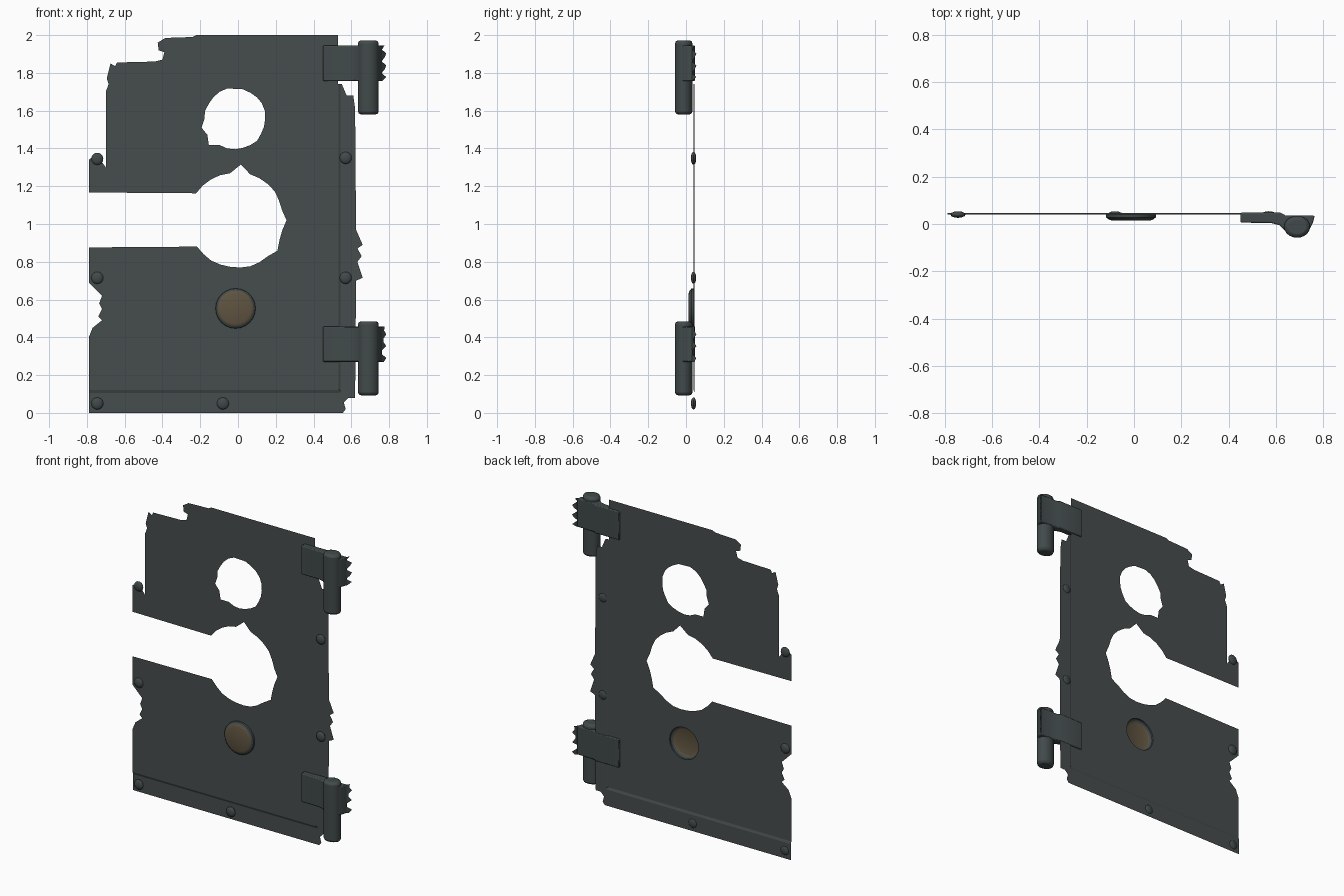
import bpy, bmesh, math, random
from mathutils import Matrix, Vector

random.seed(4)
cube = bpy.data.objects.get("Cube")
if cube:
    bpy.data.objects.remove(cube)


def material(name, color):
    m = bpy.data.materials.new(name)
    m.use_nodes = True
    m.diffuse_color = (*color, 1)
    bsdf = m.node_tree.nodes["Principled BSDF"]
    bsdf.inputs["Base Color"].default_value = (*color, 1)
    bsdf.inputs["Roughness"].default_value = 0.8
    return m


STEEL = material("dark grey steel", (0.062, 0.073, 0.073))
IRON = material("dark iron", (0.054, 0.068, 0.069))
BROWN = material("dull brown", (0.115, 0.088, 0.052))


def finish(bm, name, mats, bevel=0, smooth=True):
    mesh = bpy.data.meshes.new(name)
    bm.to_mesh(mesh)
    bm.free()
    ob = bpy.data.objects.new(name, mesh)
    bpy.context.collection.objects.link(ob)
    for m in mats:
        mesh.materials.append(m)
    if bevel:
        mod = ob.modifiers.new("soft edges", "BEVEL")
        mod.width = bevel
        mod.segments = 2
        mod.limit_method = "ANGLE"
        mod.angle_limit = math.radians(40)
    if smooth:
        bpy.ops.object.select_all(action="DESELECT")
        ob.select_set(True)
        bpy.context.view_layer.objects.active = ob
        bpy.ops.object.shade_smooth_by_angle(angle=math.radians(40))
    return ob


def arc(cx, cz, r, start, end, steps, spikes={}, jitter=0.004):
    """Points on a ragged arc; spikes maps a step to extra radius."""
    pts = []
    for i in range(steps + 1):
        a = math.radians(start + (end - start) * i / steps)
        rr = r + spikes.get(i, random.uniform(-jitter, jitter))
        pts.append((cx + rr * math.cos(a), cz + rr * math.sin(a)))
    return pts


PANEL_Y, FLANGE_Y = 0.040, 0.046
KNOB = (-0.013, 0.553)

# Torn door sheet: outer edge, keyhole slot, round hole and knob hole
torn_top = [(-.79, 1.167), (-.79, 1.34), (-.75, 1.37), (-.70, 1.30), (-.70, 1.70),
            (-.685, 1.74), (-.695, 1.77), (-.675, 1.85), (-.65, 1.835), (-.64, 1.855),
            (-.44, 1.86), (-.40, 1.87), (-.39, 1.91), (-.42, 1.92), (-.425, 1.96),
            (-.385, 1.985), (-.24, 1.99), (-.22, 2.0), (.53, 2.0)]
torn_right = [(.53, 1.74), (.55, 1.74), (.575, 1.68), (.61, 1.68), (.62, 1.61),
              (.625, .97), (.66, .89), (.632, .87), (.655, .83), (.632, .80),
              (.66, .715), (.625, .70), (.62, .08), (.585, .08), (.56, .055), (.57, .02),
              (.555, 0)]
torn_left = [(-.79, 0), (-.79, .40), (-.77, .45), (-.72, .49), (-.74, .51), (-.72, .55),
             (-.735, .58), (-.72, .62), (-.77, .67), (-.79, .69), (-.79, .876)]
keyhole = arc(-.01, 1.02, .252, -146, 146, 24, {9: .02, 12: .015, 19: .044})
round_hole = arc(-.015, 1.557, .162, 0, 345, 23, {13: .022, 14: .008, 15: .035})
knob_hole = arc(*KNOB, .104, 0, 345, 23, jitter=0)

bm = bmesh.new()
for loop in (torn_top + torn_right + torn_left + keyhole, round_hole, knob_hole):
    vs = [bm.verts.new((x, PANEL_Y, z)) for x, z in loop]
    for a, b in zip(vs, vs[1:] + vs[:1]):
        bm.edges.new((a, b))
bmesh.ops.triangle_fill(bm, use_beauty=True, edges=bm.edges[:], normal=(0, -1, 0))
for co, no in (((.532, 0, 0), (1, 0, 0)), ((.542, 0, 0), (1, 0, 0)),
               ((0, 0, .12), (0, 0, 1)), ((0, 0, .105), (0, 0, 1))):
    bmesh.ops.bisect_plane(bm, geom=bm.verts[:] + bm.edges[:] + bm.faces[:],
                           dist=1e-5, plane_co=co, plane_no=no)
# Stepped-back flange along the hinge side and the bottom
for v in bm.verts:
    if v.co.x > .54 or v.co.z < .106:
        v.co.y = FLANGE_Y
for f in bm.faces:
    if f.normal.y > 0:
        f.normal_flip()
finish(bm, "door_sheet", [STEEL], smooth=False)

# Rivets
for i, (x, z) in enumerate([(-.745, 1.345), (-.745, .715), (-.745, .05), (-.08, .05),
                            (.57, 1.35), (.57, .715)]):
    bm = bmesh.new()
    bmesh.ops.create_uvsphere(bm, u_segments=12, v_segments=8, radius=1)
    bmesh.ops.transform(bm, verts=bm.verts[:], matrix=Matrix.Translation((x, PANEL_Y, z))
                        @ Matrix.Diagonal((.032, .014, .032, 1)))
    finish(bm, f"rivet_{i + 1}", [IRON])

# Knob: dark cup wall with a brown face, open at the back
bm = bmesh.new()
rings = []
for r, y in ((.106, PANEL_Y), (.105, .028), (.094, .019), (.080, .014)):
    rings.append([bm.verts.new((x, y, z)) for x, z in arc(*KNOB, r, 0, 345, 23, jitter=0)])
for k, (lo, hi) in enumerate(zip(rings, rings[1:])):
    for j in range(len(lo)):
        n = (j + 1) % len(lo)
        bm.faces.new((lo[j], lo[n], hi[n], hi[j])).material_index = int(k == 2)
bm.faces.new(rings[-1]).material_index = 1
bmesh.ops.recalc_face_normals(bm, faces=bm.faces[:])
if sum(f.normal.y * f.calc_area() for f in bm.faces) > 0:
    bmesh.ops.reverse_faces(bm, faces=bm.faces[:])
finish(bm, "knob", [IRON, BROWN])

# Hinges: curled leaf, barrel and a torn flap on the outer side
leaf = [(.45, .048), (.45, .006), (.58, .004), (.615, -.005), (.64, -.03), (.662, -.048),
        (.69, -.056), (.718, -.048), (.74, -.028), (.757, .005), (.765, .035), (.64, .037),
        (.62, .048)]
for name, base in (("lower", 0), ("upper", 1.487)):
    z0, z1 = base + .27, base + .457
    bm = bmesh.new()
    face = bm.faces.new([bm.verts.new((x, y, z0)) for x, y in leaf])
    ext = bmesh.ops.extrude_face_region(bm, geom=[face])
    top = [g for g in ext["geom"] if isinstance(g, bmesh.types.BMVert)]
    bmesh.ops.translate(bm, verts=top, vec=Vector((0, 0, z1 - z0)))
    bmesh.ops.recalc_face_normals(bm, faces=bm.faces[:])
    finish(bm, name + "_hinge_leaf", [IRON], bevel=.006)

    bm = bmesh.new()
    low, high = base + .093, base + .485
    bmesh.ops.create_cone(bm, cap_ends=True, segments=20, radius1=.055, radius2=.055,
                          depth=high - low)
    bmesh.ops.transform(bm, verts=bm.verts[:],
                        matrix=Matrix.Translation((.69, -.012, (low + high) / 2))
                        @ Matrix.Diagonal((1, .84, 1, 1)))
    finish(bm, name + "_hinge_barrel", [IRON], bevel=.016)

    bm = bmesh.new()
    steps = 9
    inner, outer = [], []
    for i in range(steps + 1):
        z = z0 + (z1 - z0) * i / steps
        reach = (.785 if i % 3 == 1 else random.uniform(.76, .778))
        inner.append(bm.verts.new((.745, .012, z)))
        outer.append(bm.verts.new((reach, .03 + (reach - .76), z)))
    for i in range(steps):
        bm.faces.new((inner[i], outer[i], outer[i + 1], inner[i + 1]))
    finish(bm, name + "_hinge_torn_flap", [IRON], smooth=False)
